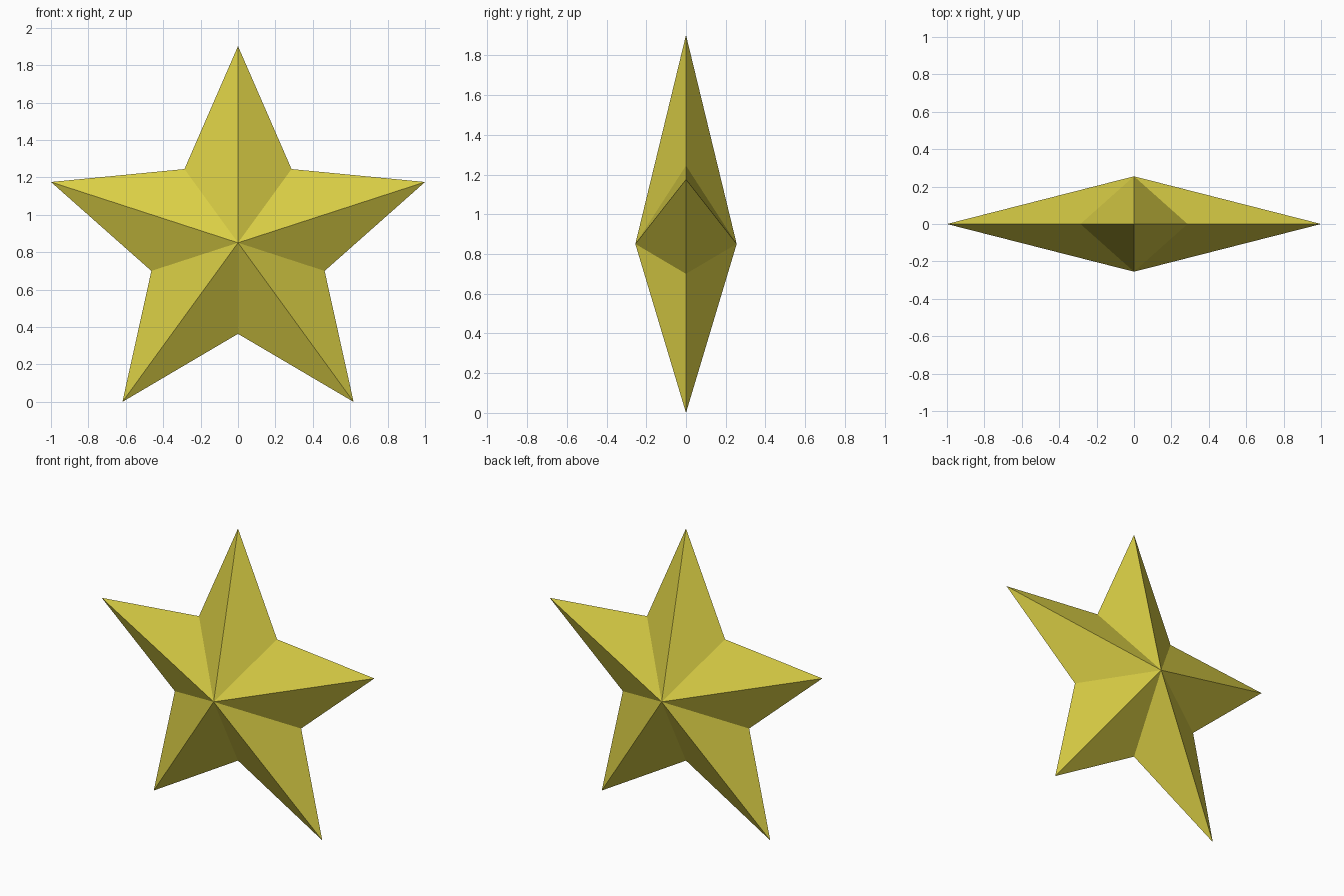
import bpy, bmesh
from math import sin, cos, pi

if "Cube" in bpy.data.objects:
    bpy.data.objects.remove(bpy.data.objects["Cube"])

R_TIP = 1 / cos(pi / 10)      # tips span 2 units in x
R_NOTCH = 0.487
DEPTH = 0.255
CZ = R_TIP * cos(pi / 5)      # lower tips rest on z = 0

# Faceted five-pointed star: an outline ring joined to a front and a back apex
bm = bmesh.new()
ring = []
for i in range(10):
    r = R_NOTCH if i % 2 else R_TIP
    a = i * pi / 5
    ring.append(bm.verts.new((r * sin(a), 0, CZ + r * cos(a))))
for y in (-DEPTH, DEPTH):
    apex = bm.verts.new((0, y, CZ))
    for i in range(10):
        bm.faces.new((apex, ring[i], ring[(i + 1) % 10]))
bmesh.ops.recalc_face_normals(bm, faces=bm.faces[:])

mesh = bpy.data.meshes.new("star")
bm.to_mesh(mesh)
bm.free()
star = bpy.data.objects.new("star", mesh)
bpy.context.collection.objects.link(star)

# Yellow finish
mat = bpy.data.materials.new("yellow")
mat.diffuse_color = (0.70, 0.62, 0.06, 1)
mat.use_nodes = True
mat.node_tree.nodes["Principled BSDF"].inputs["Base Color"].default_value = mat.diffuse_color
mesh.materials.append(mat)
